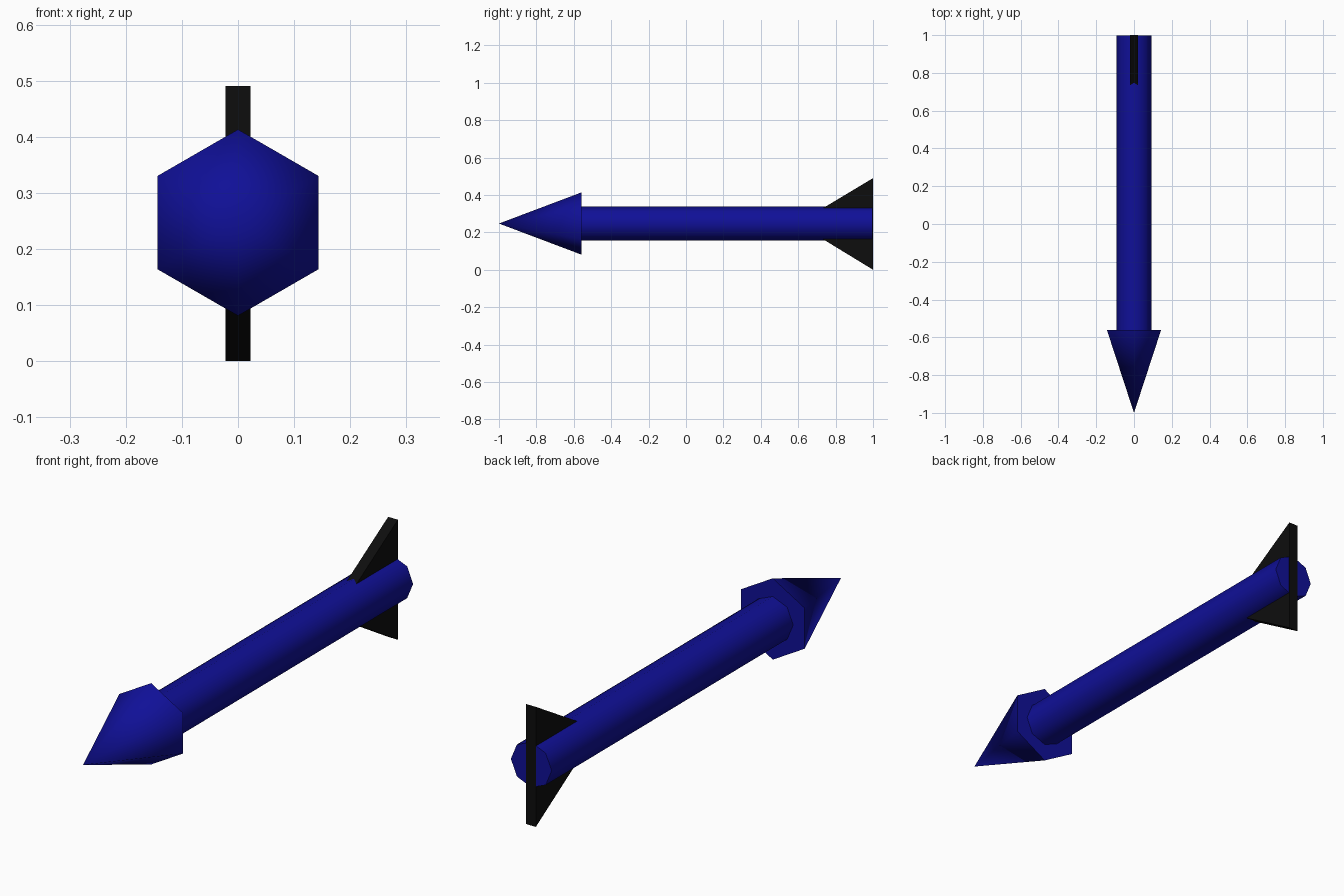
import bpy
import bmesh
from math import pi, radians
from mathutils import Matrix

old = bpy.data.objects.get("Cube")
if old:
    bpy.data.objects.remove(old, do_unlink=True)

AXIS_Z = 0.247


def material(name, rgb):
    mat = bpy.data.materials.new(name)
    mat.use_nodes = True
    mat.diffuse_color = (*rgb, 1)
    mat.node_tree.nodes["Principled BSDF"].inputs["Base Color"].default_value = (*rgb, 1)
    return mat


def finish(name, bm, mat):
    bmesh.ops.recalc_face_normals(bm, faces=bm.faces)
    mesh = bpy.data.meshes.new(name)
    bm.to_mesh(mesh)
    bm.free()
    mesh.materials.append(mat)
    obj = bpy.data.objects.new(name, mesh)
    bpy.context.collection.objects.link(obj)
    return obj


def tapered_rod(name, sides, r_front, r_back, y_front, y_back, mat):
    """Round part along y, with a corner pointing straight up."""
    bm = bmesh.new()
    bmesh.ops.create_cone(bm, cap_ends=True, segments=sides, radius1=r_front,
                          radius2=r_back, depth=y_back - y_front)
    bmesh.ops.remove_doubles(bm, verts=bm.verts, dist=0.0001)
    bmesh.ops.transform(bm, verts=bm.verts, matrix=Matrix.Translation(
        (0, (y_front + y_back) / 2, AXIS_Z)) @ Matrix.Rotation(-pi / 2, 4, "X"))
    obj = finish(name, bm, mat)
    bpy.ops.object.select_all(action="DESELECT")
    obj.select_set(True)
    bpy.context.view_layer.objects.active = obj
    bpy.ops.object.shade_smooth_by_angle(angle=radians(62))
    return obj


blue = material("deep blue", (0.005, 0.005, 0.31))
black = material("black", (0.004, 0.004, 0.004))

# Shaft and pointed head
tapered_rod("shaft", 8, 0.092, 0.092, -0.56, 0.998, blue)
tapered_rod("arrow_head", 6, 0, 0.166, -1, -0.56, blue)

# Tail fin: one triangular plate passing through the shaft
bm = bmesh.new()
outline = [(0.595, AXIS_Z), (1, 0), (1, 2 * AXIS_Z - 0.004)]
face = bm.faces.new([bm.verts.new((-0.022, y, z)) for y, z in outline])
side = bmesh.ops.extrude_face_region(bm, geom=[face])["geom"]
bmesh.ops.translate(bm, vec=(0.044, 0, 0),
                    verts=[v for v in side if isinstance(v, bmesh.types.BMVert)])
finish("tail_fin", bm, black)
